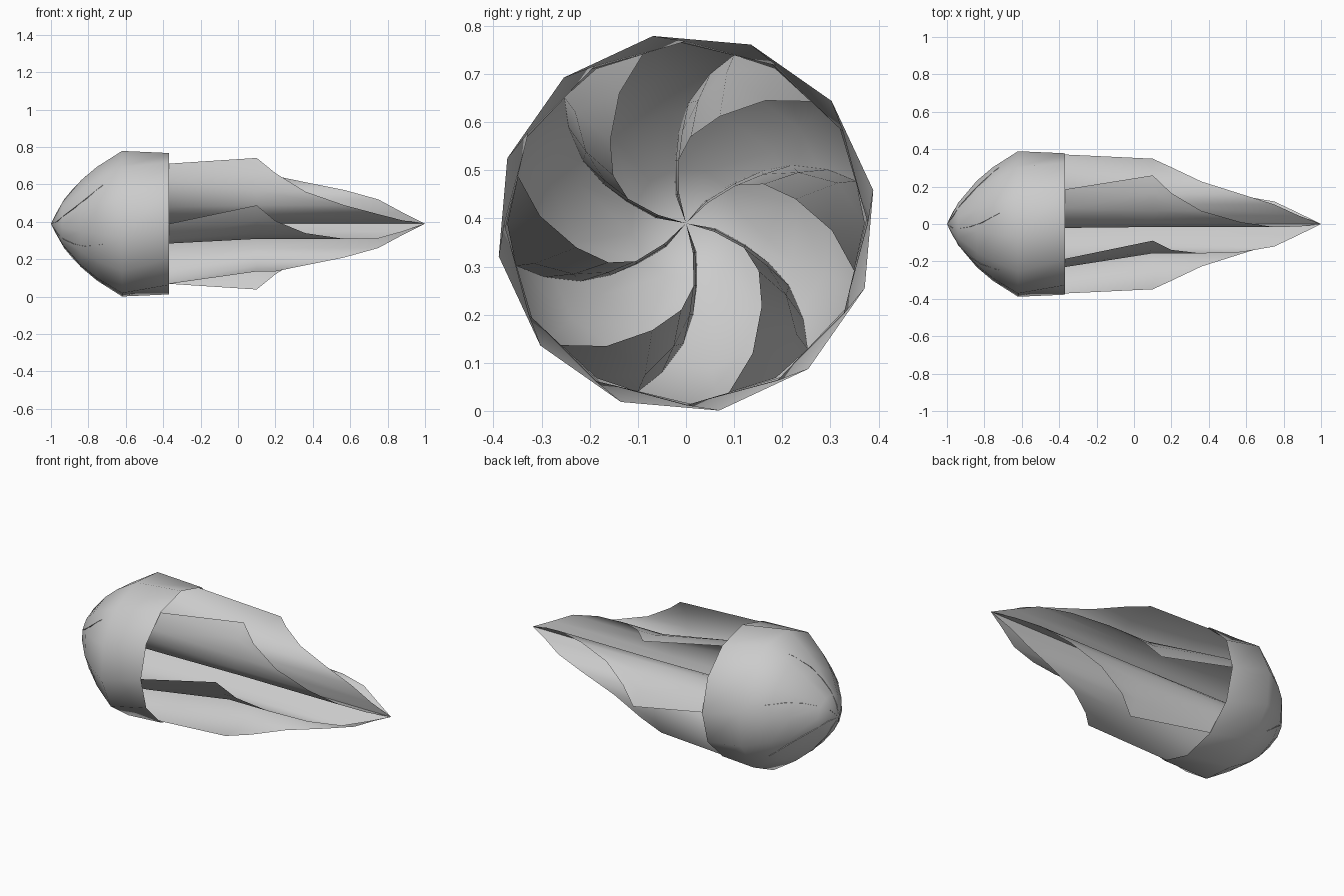
import bpy, bmesh, math

cube = bpy.data.objects.get("Cube")
if cube:
    bpy.data.objects.remove(cube)

AXIS_Z = 0.39
BLADES = 6

grey = bpy.data.materials.new("light_grey")
grey.use_nodes = True
colour = (0.6, 0.6, 0.6, 1)
grey.diffuse_color = colour
grey.node_tree.nodes["Principled BSDF"].inputs["Base Color"].default_value = colour


def skin(name, lines, closed, smooth_angle):
    """Skin neighbouring lines of points, merging points that coincide."""
    bm = bmesh.new()
    rows = [[bm.verts.new(p) for p in line] for line in lines]
    n = len(rows[0])
    for a, b in zip(rows, rows[1:]):
        for i in range(n if closed else n - 1):
            j = (i + 1) % n
            bm.faces.new((a[i], a[j], b[j], b[i]))
    bmesh.ops.remove_doubles(bm, verts=bm.verts[:], dist=0.0005)
    bmesh.ops.recalc_face_normals(bm, faces=bm.faces[:])
    mesh = bpy.data.meshes.new(name)
    bm.to_mesh(mesh)
    bm.free()
    mesh.materials.append(grey)
    ob = bpy.data.objects.new(name, mesh)
    bpy.context.collection.objects.link(ob)
    ob.location.z = AXIS_Z
    bpy.ops.object.select_all(action='DESELECT')
    ob.select_set(True)
    bpy.context.view_layer.objects.active = ob
    bpy.ops.object.shade_smooth_by_angle(angle=math.radians(smooth_angle))
    return ob


# Domed head: a twelve-sided twisted shell, open at the back
head_profile = [(-0.37, 0.378, 0), (-0.62, 0.395, 10), (-0.755, 0.308, 10),
                (-0.84, 0.235, 10), (-0.94, 0.115, 10), (-1, 0, 10)]
head_rings = []
for x, r, twist in head_profile:
    angles = [math.radians(twist + 30 * i) for i in range(12)]
    head_rings.append([(x, r * math.cos(a), r * math.sin(a)) for a in angles])
skin("head_shell", head_rings, True, 60)

# Blade: a thin curved sheet, from its outer edge in to the axis.
# Cross-sections (across, up) inside the head, at the rim and behind it.
inside = [(0.1, 0.35), (0.05, 0.31), (0.005, 0.25), (-0.015, 0.19),
          (-0.023, 0.13), (-0.022, 0.06), (0, 0)]
at_rim = [(0.185, 0.322), (0.085, 0.315), (0.025, 0.255), (-0.008, 0.19),
          (-0.021, 0.13), (-0.019, 0.06), (0, 0)]
behind = [(0.26, 0.253), (0.165, 0.255), (0.07, 0.222), (0.01, 0.18),
          (-0.016, 0.13), (-0.014, 0.06), (0, 0)]
# Where each line of the sheet meets the dome and ends at the tail
starts = [-0.64, -0.735, -0.82, -0.88, -0.93, -0.97, -1]
ends = [0.1, 0.2, 0.36, 0.57, 0.75, 0.88, 1]

blade_lines = []
for a, m, b, x0, x1 in zip(inside, at_rim, behind, starts, ends):
    blade_lines.append([(x0, *a), (-0.37, *m), (0.1, *b), (x1, *b)])

for k in range(BLADES):
    blade = skin(f"spiral_blade_{k + 1}", blade_lines, False, 42)
    blade.rotation_euler.x = math.tau * k / BLADES
